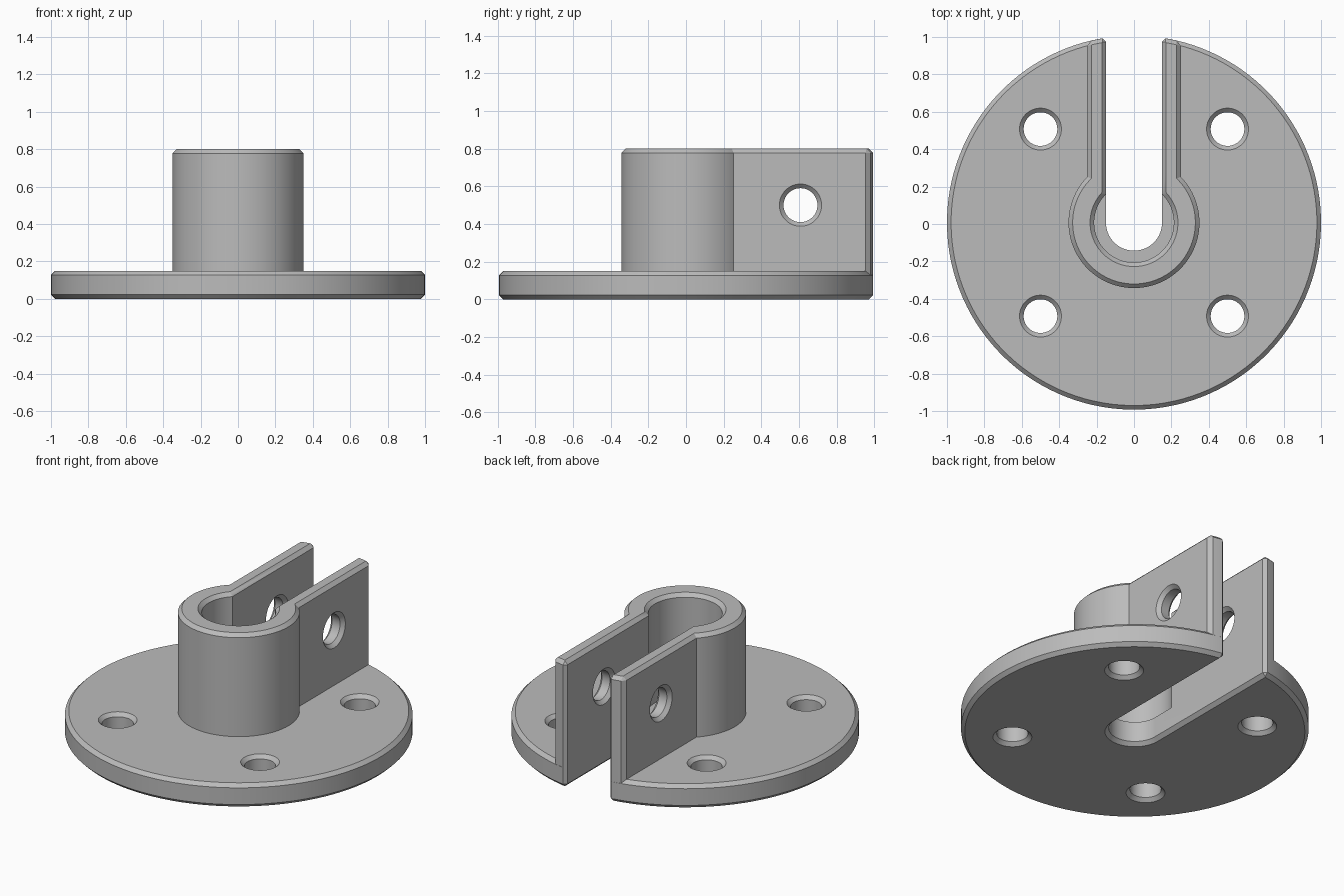
import bpy, bmesh, math
from mathutils import Matrix, Vector

if "Cube" in bpy.data.objects:
    bpy.data.objects.remove(bpy.data.objects["Cube"])

CH = 0.022          # chamfer width
SHIFT = 0.0075      # centres the slotted disc on y
SEG = 128

grey = bpy.data.materials.new("light grey metal")
grey.use_nodes = True
colour = (0.5, 0.5, 0.5, 1)
grey.diffuse_color = colour
grey.node_tree.nodes["Principled BSDF"].inputs["Base Color"].default_value = colour


def loft(name, rings):
    """Closed solid through matching rings of points."""
    bm = bmesh.new()
    loops = [[bm.verts.new(p) for p in ring] for ring in rings]
    n = len(loops[0])
    for a, b in zip(loops, loops[1:]):
        for i in range(n):
            j = (i + 1) % n
            bm.faces.new((a[i], a[j], b[j], b[i]))
    bm.faces.new(loops[0][::-1])
    bm.faces.new(loops[-1])
    bmesh.ops.recalc_face_normals(bm, faces=bm.faces)
    mesh = bpy.data.meshes.new(name)
    bm.to_mesh(mesh)
    bm.free()
    mesh.materials.append(grey)
    ob = bpy.data.objects.new(name, mesh)
    bpy.context.collection.objects.link(ob)
    return ob


def lathe(name, profile, seg=SEG, matrix=Matrix()):
    """Solid of revolution from (radius, height) pairs."""
    angles = [math.tau * (i + 0.5) / seg for i in range(seg)]
    return loft(name, [[matrix @ Vector((r * math.cos(a), r * math.sin(a), z))
                        for a in angles] for r, z in profile])


def apply(ob, kind, **settings):
    mod = ob.modifiers.new(kind, kind)
    for key, value in settings.items():
        setattr(mod, key, value)
    bpy.ops.object.select_all(action="DESELECT")
    bpy.context.view_layer.objects.active = ob
    ob.select_set(True)
    bpy.ops.object.modifier_apply(modifier=mod.name)


def combine(ob, other, operation):
    apply(ob, "BOOLEAN", operation=operation, object=other, solver="EXACT")
    bpy.data.objects.remove(other)


def hole(ob, r, low, high, matrix):
    """Round hole chamfered where it meets both faces."""
    e = 0.01
    flare = r + CH + e
    cutter = lathe("hole_cutter", [(flare, low - e), (r, low + CH),
                                   (r, high - CH), (flare, high + e)], 64, matrix)
    cutter.hide_render = True
    combine(ob, cutter, "DIFFERENCE")


# Round base flange
flange = lathe("slotted_flange_clamp", [(1 - CH, 0), (1, CH), (1, 0.15 - CH), (1 - CH, 0.15)])

# Clamp ears, one bar following the rim at the back, split later by the slot
ears = loft("clamp_ears", [[(-0.25, 0, z), (0.25, 0, z), (0.25, 1.2, z), (-0.25, 1.2, z)]
                           for z in (0.06, 0.8)])
combine(ears, lathe("rim_cutter", [(0.9995, -0.1), (0.9995, 1)]), "INTERSECT")
apply(ears, "BEVEL", width=CH, segments=1, limit_method="ANGLE", angle_limit=math.radians(40))

# Collar
collar = lathe("collar", [(0.35, 0.06), (0.35, 0.8 - CH), (0.35 - CH, 0.8)])
combine(collar, ears, "UNION")
combine(flange, collar, "UNION")

# Collar bore
bore = lathe("bore_cutter", [(0.213, 0.15), (0.213, 0.8 - CH), (0.213 + CH + 0.01, 0.81)])
combine(flange, bore, "DIFFERENCE")


# Slot open at the back, chamfered below, above and at its mouth
def slot_outline(z, grow):
    r = 0.15 + grow
    arc = [(r * math.cos(a), r * math.sin(a), z)
           for a in (math.pi * (1 + i / 48) for i in range(49))]
    mouth = [(r, 0.966, z), (r + 0.1, 1.066, z)]
    return arc + mouth + [(-x, y, z) for x, y, z in mouth[::-1]]


slot = loft("slot_cutter", [slot_outline(-0.01, CH + 0.01), slot_outline(CH, 0),
                            slot_outline(0.8 - CH, 0), slot_outline(0.81, CH + 0.01)])
combine(flange, slot, "DIFFERENCE")

# Mounting holes in the flange
for x in (-0.5, 0.5):
    for y in (-0.5, 0.5):
        hole(flange, 0.09, 0, 0.15, Matrix.Translation((x, y, 0)))

# Clamp bolt holes through both ears
sideways = Matrix.Translation((0, 0.6, 0.5)) @ Matrix.Rotation(math.pi / 2, 4, "Y")
for low, high in ((0.15, 0.25), (-0.25, -0.15)):
    hole(flange, 0.09, low, high, sideways)

# Centre and shade
flange.data.transform(Matrix.Translation((0, SHIFT, 0)))
bpy.ops.object.select_all(action="DESELECT")
bpy.context.view_layer.objects.active = flange
flange.select_set(True)
bpy.ops.object.shade_smooth_by_angle(angle=math.radians(30))
